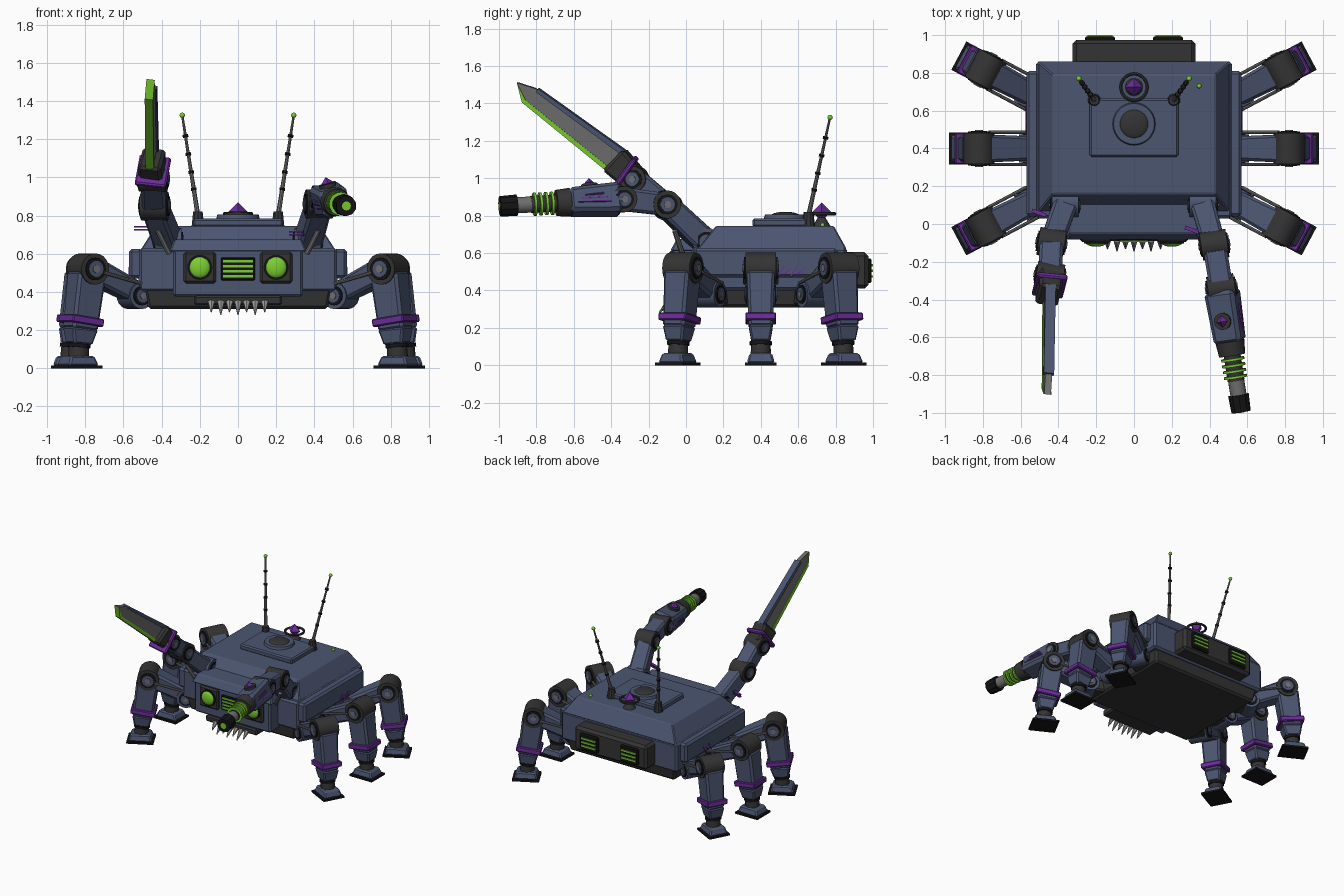
import bpy, bmesh, math
from mathutils import Matrix, Vector as V

if "Cube" in bpy.data.objects:
    bpy.data.objects.remove(bpy.data.objects["Cube"])

def mat(name, r, g, b):
    m = bpy.data.materials.new(name)
    m.diffuse_color = (r, g, b, 1)
    m.use_nodes = True
    m.node_tree.nodes["Principled BSDF"].inputs["Base Color"].default_value = m.diffuse_color
    return m

BLUE = mat("slate_blue", .072, .092, .165)
DARK = mat("charcoal", .034, .034, .034)
BLACK = mat("black", .007, .007, .008)
GREY = mat("steel_grey", .16, .16, .16)
LIGHT = mat("light_steel", .32, .32, .32)
PURPLE = mat("purple", .15, .025, .32)
GREEN = mat("green", .2, .62, .03)

G = Matrix.Identity(4)   # current placement frame

def finish(name, bm, m, M=Matrix.Identity(4), smooth=False):
    bm.transform(G @ M)
    bmesh.ops.recalc_face_normals(bm, faces=bm.faces[:])
    me = bpy.data.meshes.new(name)
    for f in bm.faces:
        f.smooth = smooth
    bm.to_mesh(me)
    bm.free()
    if smooth:
        me.set_sharp_from_angle(angle=math.radians(35))
    me.materials.append(m)
    ob = bpy.data.objects.new(name, me)
    bpy.context.collection.objects.link(ob)
    return ob

def frame(p0, p1, roll=0):
    """local z runs p0 -> p1, x sideways, y upwards"""
    d = (V(p1) - V(p0)).normalized()
    s = V((0, 0, 1)).cross(d)
    s = s.normalized() if s.length > 1e-4 else V((1, 0, 0))
    u = d.cross(s)
    R = Matrix((s, u, d)).transposed().to_4x4()
    return Matrix.Translation(V(p0)) @ R @ Matrix.Rotation(roll, 4, 'Z')

def beam(name, p0, p1, w, h, m, w2=None, h2=None, bev=.012, roll=0):
    L = (V(p1) - V(p0)).length
    bm = bmesh.new()
    bmesh.ops.create_cube(bm, size=1)
    for v in bm.verts:
        end = v.co.z > 0
        v.co.x *= (w2 or w) if end else w
        v.co.y *= (h2 or h) if end else h
        v.co.z = L if end else 0
    if bev:
        bmesh.ops.bevel(bm, geom=bm.edges[:], offset=bev, segments=1, affect='EDGES')
    return finish(name, bm, m, frame(p0, p1, roll))

def box(name, x, y, z, m, bev=.01, top=None):
    """box from ranges; top = (x range, y range) of the upper face"""
    tx, ty = top or (x, y)
    bm = bmesh.new()
    bmesh.ops.create_cube(bm, size=1)
    for v in bm.verts:
        up = v.co.z > 0
        v.co = ((tx if up else x)[v.co.x > 0], (ty if up else y)[v.co.y > 0], z[up])
    if bev:
        bmesh.ops.bevel(bm, geom=bm.edges[:], offset=bev, segments=1, affect='EDGES')
    return finish(name, bm, m)

def cyl(name, p0, p1, r, m, r2=None, n=20):
    L = (V(p1) - V(p0)).length
    bm = bmesh.new()
    bmesh.ops.create_cone(bm, cap_ends=True, segments=n, radius1=r, radius2=r if r2 is None else r2, depth=L)
    return finish(name, bm, m, frame(p0, p1) @ Matrix.Translation((0, 0, L / 2)), True)

def ball(name, c, r, m, scale=(1, 1, 1), n=16):
    bm = bmesh.new()
    bmesh.ops.create_uvsphere(bm, u_segments=n, v_segments=n // 2, radius=r)
    return finish(name, bm, m, Matrix.Translation(V(c)) @ Matrix.Diagonal((*scale, 1)), n > 4)

def prism(name, pts, t, m, M):
    """outline in local (y, z), thickness t along x"""
    bm = bmesh.new()
    f = bm.faces.new([bm.verts.new((-t / 2, *p)) for p in pts])
    e = bmesh.ops.extrude_face_region(bm, geom=[f])
    bmesh.ops.translate(bm, vec=(t, 0, 0), verts=[v for v in e['geom'] if isinstance(v, bmesh.types.BMVert)])
    return finish(name, bm, m, M)

def joint(name, c, axis, r, w, m):
    """hinge drum with a ringed hub on both ends"""
    c, a = V(c), V(axis).normalized()
    for part, rr, ww, mm in (("drum", r, w, m), ("hub_ring", r * .72, w + .014, BLACK),
                             ("hub", r * .52, w + .022, BLUE), ("hub_pin", r * .25, w + .03, GREY)):
        cyl(f"{name}_{part}", c - a * ww / 2, c + a * ww / 2, rr, mm)

# hull
box("belly", (-.47, .47), (.05, .82), (.31, .46), DARK, .015, ((-.5, .5), (.03, .85)))
box("hull", (-.52, .52), (.03, .86), (.4, .63), BLUE, .015)
box("upper_hull", (-.51, .51), (.06, .86), (.62, .745), BLUE, .006, ((-.43, .43), (.16, .79)))
box("roof_plate", (-.235, .235), (.355, .665), (.74, .785), BLUE, .01)
cyl("hatch_ring", (0, .53, .78), (0, .53, .805), .115, BLUE, .108, 28)
ball("hatch_dome", (0, .53, .797), .08, DARK, (1, 1, .3), 24)
for s in (-1, 1):
    box("side_pod", sorted((s * .5, s * .57)), (.04, .81), (.47, .625), BLUE, .015)
    for i in range(4):   # painted side scratches
        y = .49 + i * .035
        beam("side_scratch", (s * .571, y, .475 + .012 * (i % 2)), (s * .571, y + .035, .53 - .014 * (i % 2)),
             .006, .012, PURPLE, .004, .004, 0)

# rear pack with two vents
box("rear_pack", (-.325, .325), (.84, .975), (.41, .605), DARK, .02)
for s in (-1, 1):
    box("rear_vent", (s * .18 - .08, s * .18 + .08), (.95, .993), (.44, .57), BLACK, .008)
    for i in range(3):
        z = .475 + i * .03
        box("vent_glow", (s * .18 - .065, s * .18 + .065), (.97, 1.0), (z - .006, z + .006), GREEN, 0)

# head
box("head", (-.34, .34), (-.075, .1), (.375, .63), BLUE, .012)
box("brow", (-.36, .36), (-.085, .16), (.61, .675), BLUE, .008, ((-.335, .335), (-.05, .16)))
box("chin", (-.23, .23), (-.09, .1), (.33, .38), DARK, .01)
for s in (-1, 1):
    box("eye_housing", (s * .2 - .085, s * .2 + .085), (-.095, 0), (.445, .61), DARK, .012)
    cyl("eye_socket", (s * .2, -.08, .528), (s * .2, -.102, .528), .066, BLACK, n=24)
    ball("eye", (s * .2, -.098, .528), .056, GREEN, (1, .4, 1), 20)
box("grille", (-.09, .09), (-.088, 0), (.46, .58), BLACK, .006)
for i in range(4):
    z = .482 + i * .026
    box("grille_bar", (-.078, .078), (-.094, -.05), (z - .006, z + .006), GREEN, 0)
for i, x in enumerate((-.14, -.09, -.045, .0, .045, .09, .14)):
    L = .055 if i % 2 else .04
    cyl("tooth", (x, -.085, .345), (x, -.1 - L * .8, .335 - L), .02, LIGHT, .003, 6)

# antennae and crystal
for s in (-1, 1):
    a, b = V((s * .21, .655, .8)), V((s * .292, .77, 1.325))
    cyl("antenna_base", (a.x, a.y, .74), a + V((0, 0, .02)), .035, DARK, .026, 10)
    cyl("antenna_rod", a, b, .013, GREY, .006, 8)
    for t in (.25, .42, .6, .78):
        p = a.lerp(b, t)
        cyl("antenna_bead", p, p + (b - a) * .025, .015, BLACK, n=8)
    ball("antenna_tip", b, .014, GREEN)
ball("crystal", (0, .725, .82), .05, PURPLE, (1, 1, 1), 4)
cyl("crystal_stand", (0, .725, .74), (0, .725, .79), .05, DARK, .02, 12)
bpy.ops.mesh.primitive_torus_add(location=(0, .725, .81), major_radius=.07, minor_radius=.009,
                                 major_segments=28, minor_segments=8)
bpy.context.object.name = "crystal_ring"
bpy.context.object.data.materials.append(DARK)
ball("roof_lamp", (.345, .73, .75), .012, GREEN)

# six legs, each in a frame whose x points outwards from the hip
for s in (-1, 1):
    for tag, y, ang in (("front", .12, -28), ("middle", .4, 0), ("rear", .68, 28)):
        a = math.radians(ang if s > 0 else 180 - ang)
        G = Matrix.Translation((s * .53, y, 0)) @ Matrix.Rotation(a, 4, 'Z')
        n = f"{tag}_leg_"
        beam(n + "mount", (-.12, 0, .385), (.02, 0, .385), .13, .13, DARK)
        joint(n + "hip", (.01, 0, .38), (0, 1, 0), .07, .15, BLUE)
        beam(n + "thigh", (.0, 0, .39), (.29, 0, .525), .125, .11, BLUE, .15, .13, .015)
        cyl(n + "piston", (.0, .085, .44), (.24, .085, .5), .009, GREY, n=8)
        cyl(n + "piston", (.0, -.085, .44), (.24, -.085, .5), .009, GREY, n=8)
        joint(n + "knee", (.29, 0, .52), (0, 1, 0), .082, .165, DARK)
        beam(n + "shin", (.295, 0, .5), (.335, 0, .2), .15, .165, BLUE, .13, .15, .015)
        beam(n + "shin_band", (.325, 0, .27), (.331, 0, .23), .165, .185, PURPLE, bev=.006)
        beam(n + "shin_end", (.334, 0, .21), (.342, 0, .125), .13, .15, BLUE, .1, .11, .01)
        cyl(n + "ankle", (.341, 0, .15), (.347, 0, .05), .05, DARK, .055, 12)
        cyl(n + "ankle_ring", (.342, 0, .128), (.344, 0, .108), .06, BLACK, n=12)
        box(n + "foot", (.26, .44), (-.075, .075), (.012, .065), BLUE, .01, ((.28, .42), (-.06, .06)))
        box(n + "pad", (.25, .45), (-.085, .085), (0, .014), BLACK, 0)
G = Matrix.Identity(4)

# shared arm parts
def arm(name, sh, el, wr, s):
    joint(name + "_shoulder", (sh[0], sh[1] + .01, sh[2]), (1, 0, 0), .075, .14, BLUE)
    beam(name + "_upper", sh, el, .13, .13, BLUE, .12, .12, .015)
    joint(name + "_elbow", el, (1, .15 * s, 0), .075, .14, DARK)
    beam(name + "_middle", el, wr, .125, .12, BLUE, .125, .125, .015)
    joint(name + "_wrist", wr, (1, .15 * s, 0), .07, .145, DARK)
    cyl(name + "_piston", (s * .36, -.02, .6), (s * .42, -.06, .72), .014, GREY, n=8)

# gun arm
wr = V((.463, -.34, .888))
arm("gun_arm", (.365, .1, .66), (.425, -.11, .86), wr, 1)
tip = V((.568, -1, .85))
P = lambda y: wr.lerp(tip, (y + .34) / -.66)
roll = math.radians(-15)
F = frame(wr, tip, -roll)
beam("gun_body", P(-.35), P(-.63), .165, .165, BLUE, .15, .135, .02, -roll)
G = F
cyl("gun_gem_seat", (0, .07, .17), (0, .092, .17), .045, DARK, n=16)
ball("gun_gem", (0, .095, .17), .032, PURPLE, n=4)
for s in (-1, 1):
    for i in range(3):   # side stripes
        beam("gun_stripe", (s * .081, -.025 + .022 * i, .07 + .02 * i), (s * .078, -.02 + .018 * i, .25 - .02 * i),
             .006, .01, PURPLE, .006, .004, 0)
G = Matrix.Identity(4)
cyl("gun_collar", P(-.62), P(-.695), .077, DARK, .07)
cyl("gun_core", P(-.69), P(-.83), .045, DARK)
for i in range(4):
    y = -.71 - i * .031
    cyl("gun_coil", P(y), P(y - .013), .062, GREEN)
cyl("gun_barrel", P(-.82), P(-.92), .043, GREY)
cyl("gun_muzzle", P(-.905), P(-.995), .058, BLACK, .054, 10)
cyl("gun_bore", P(-.99), P(-.998), .024, GREEN, n=12)

# blade arm
wr = V((-.445, -.275, .995))
arm("blade_arm", (-.365, .1, .66), (-.437, -.1, .85), wr, -1)
base, tip = V((-.452, -.36, 1.085)), V((-.462, -.915, 1.485))
d = (tip - base).normalized()
roll = math.radians(-8)
beam("blade_hilt", wr, base + d * .03, .13, .13, DARK, .12, .16, .015, roll)
beam("blade_guard", wr + d * .045, wr + d * .075, .165, .19, PURPLE, bev=.008, roll=roll)
B = frame(base, tip, roll)
L = .69
prism("blade", [(-.068, 0), (.065, 0), (.062, .86 * L), (.03, L), (-.035, .88 * L)], .036, GREY, B)
prism("blade_edge", [(-.075, .02), (-.05, .02), (-.018, .87 * L), (.03, L), (-.04, .88 * L)], .044, GREEN, B)
prism("blade_spine", [(.045, 0), (.075, 0), (.072, .84 * L), (.05, .84 * L)], .055, BLUE, B)

# purple plates on the shoulders
for x, y, z in ((-.51, .06, .725), (.3, -.03, .7)):
    for i in range(2):
        beam("shoulder_plate", (x - .03, y + .012, z + .016 * i), (x + .045, y - .015, z + .016 * i), .02, .008, PURPLE, bev=0)
